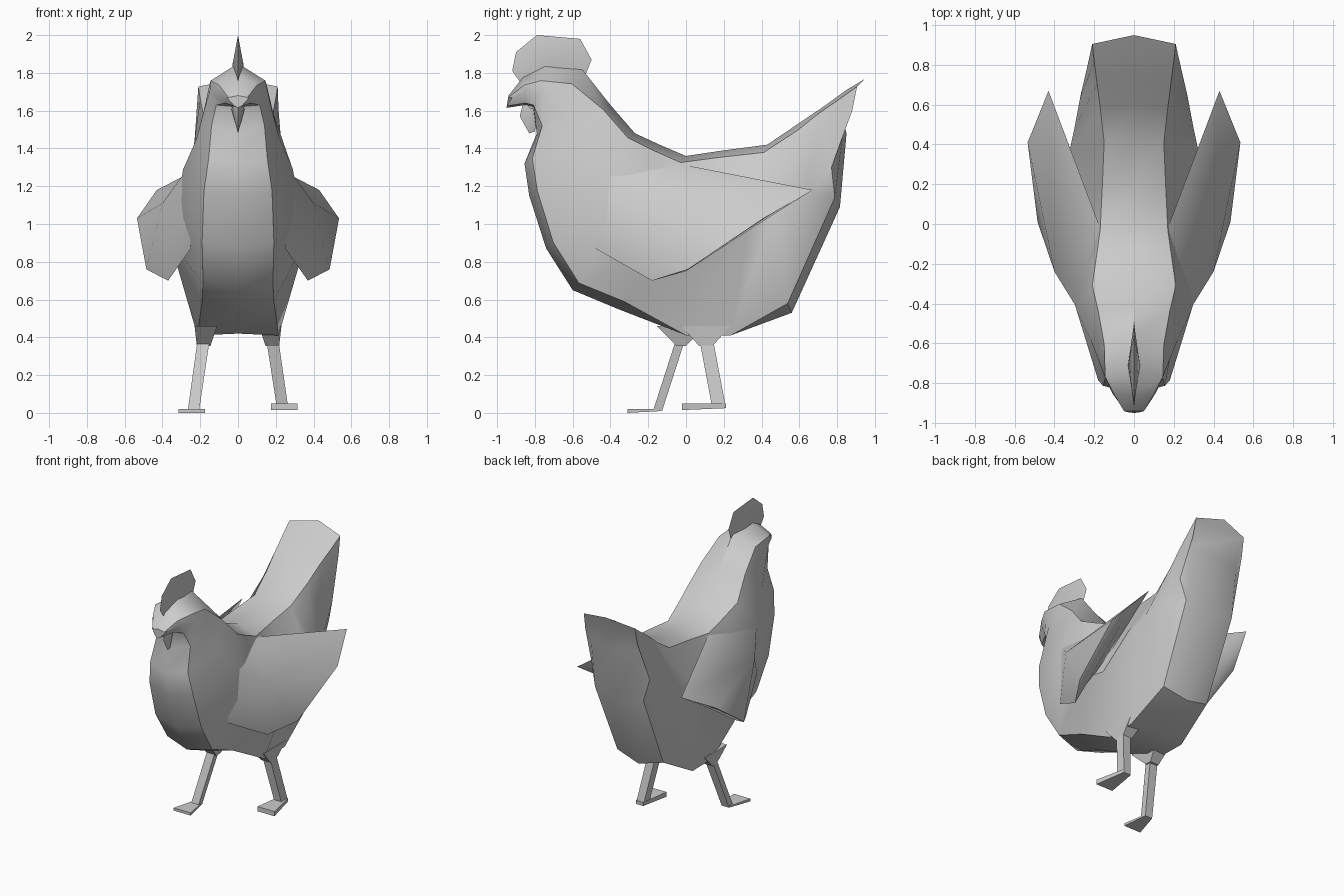
import bpy, bmesh
from mathutils import Vector

if "Cube" in bpy.data.objects:
    bpy.data.objects.remove(bpy.data.objects["Cube"])


def make(name, verts, faces, angle=0.5):
    """Mesh object from points and faces, outward normals, soft below the angle."""
    me = bpy.data.meshes.new(name)
    bm = bmesh.new()
    vs = [bm.verts.new(v) for v in verts]
    for f in faces:
        bm.faces.new([vs[i] for i in f])
    bmesh.ops.recalc_face_normals(bm, faces=bm.faces)
    bm.to_mesh(me)
    bm.free()
    ob = bpy.data.objects.new(name, me)
    bpy.context.collection.objects.link(ob)
    bpy.ops.object.select_all(action='DESELECT')
    ob.select_set(True)
    bpy.context.view_layer.objects.active = ob
    bpy.ops.object.shade_smooth_by_angle(angle=angle)
    return ob


def loft(name, rings, angle=0.5):
    """Skin a row of equal-length rings and cap both ends."""
    n = len(rings[0])
    verts = [p for r in rings for p in r]
    faces = [(i * n + k, i * n + (k + 1) % n, (i + 1) * n + (k + 1) % n, (i + 1) * n + k)
             for i in range(len(rings) - 1) for k in range(n)]
    faces += [tuple(range(n)), tuple(range(len(verts) - n, len(verts)))]
    return make(name, verts, faces, angle)


# Body: sections from beak to tail
# (top y, z, half width | widest point x, y, z | underside y, z, half width)
sections = [
    (-.94, 1.68, .05, .06, -.92, 1.67, -.95, 1.615, .02),
    (-.86, 1.78, .10, .11, -.85, 1.70, -.85, 1.63, .07),
    (-.74, 1.85, .145, .15, -.76, 1.70, -.81, 1.62, .115),
    (-.55, 1.82, .15, .18, -.68, 1.60, -.79, 1.48, .14),
    (-.40, 1.63, .18, .22, -.58, 1.45, -.855, 1.32, .155),
    (-.27, 1.48, .21, .29, -.43, 1.29, -.83, 1.15, .18),
    (-.14, 1.42, .19, .33, -.30, 1.08, -.74, .87, .19),
    (0.0, 1.36, .17, .34, -.12, .88, -.60, .65, .185),
    (.20, 1.39, .16, .34, .08, .84, -.36, .55, .19),
    (.43, 1.42, .15, .33, .34, 1.05, -.02, .42, .215),
    (.60, 1.535, .17, .30, .48, 1.12, .22, .43, .22),
    (.74, 1.63, .185, .27, .64, 1.15, .56, .53, .19),
    (.85, 1.71, .20, .24, .77, 1.30, .815, 1.09, .20),
    (.95, 1.77, .21, .215, .88, 1.60, .85, 1.48, .20),
]
rings = []
for i, (ty, tz, tw, mx, my, mz, by, bz, bw) in enumerate(sections):
    top, low = Vector((0, ty, tz)), Vector((0, by, bz))
    chord = (low - top).normalized()
    te = top + chord * (.01 if i == 0 else .095 if i in (2, 3) else .045)
    be = low - chord * (.01 if i < 3 else .05)
    if i >= 11:                       # rear edges sit slightly ahead of the centre
        te.y -= .03
        be.y -= .03
    if i in (9, 10):                  # belly sags towards the thighs
        be.z = .41
    half = [(tw, te.y, te.z), (mx, my, mz), (bw, be.y, be.z)]
    rings.append([top] + half + [low] + [(-x, y, z) for x, y, z in reversed(half)])
loft("body", rings, .68)

# Wings: outer shell flaring from the shoulder, closed by an inner panel
wing = [(.17, -.02, 1.315), (.43, .67, 1.18), (.535, .41, 1.03), (.485, .01, .76),
        (.37, -.18, .70), (.25, -.48, .87), (.27, -.45, 1.29), (.40, -.24, 1.11),
        (.46, .40, 1.01), (.42, 0, .75), (.25, 0, 1.0)]
wing_faces = [(0, 1, 7), (1, 2, 7), (2, 3, 7), (3, 4, 7), (4, 5, 7), (5, 6, 7), (6, 0, 7),
              (1, 8, 2), (2, 8, 9, 3), (3, 9, 4), (9, 10, 5, 4), (8, 10, 9),
              (1, 10, 8), (0, 10, 1), (0, 6, 10), (6, 5, 10)]
for side, s in (("right", 1), ("left", -1)):
    make(side + "_wing", [(x * s, y, z) for x, y, z in wing], wing_faces, 1.0)


def blade(name, outline, centre, thick):
    """Thin plate with a sharp rim, thickest at its centre."""
    n = len(outline)
    verts = [(0, y, z) for y, z in outline] + [(s * thick, *centre) for s in (1, -1)]
    make(name, verts, [(i, (i + 1) % n, n + k) for i in range(n) for k in (0, 1)], .7)


# Comb and wattle
blade("comb", [(-.87, 1.74), (-.92, 1.81), (-.90, 1.91), (-.79, 2.0), (-.56, 1.98),
               (-.50, 1.87), (-.54, 1.77), (-.72, 1.78)], (-.71, 1.84), .03)
blade("wattle", [(-.86, 1.65), (-.88, 1.57), (-.83, 1.48), (-.80, 1.49), (-.78, 1.62)],
      (-.82, 1.61), .035)


def rect(x, y, z, hx, hy):
    return [(x + a * hx, y + b * hy, z) for a, b in ((-1, -1), (1, -1), (1, 1), (-1, 1))]


def foot_end(x, y, z0, z1, h):
    return [(x - h, y, z0), (x + h, y, z0), (x + h, y, z1), (x - h, y, z1)]


# Legs in mid stride: hip y, ankle y, toe y, ground clearance
for side, s, hip, ankle, toe, lift, hy in (("right", 1, .105, .175, -.02, .015, .036),
                                           ("left", -1, -.025, -.15, -.31, 0, .024)):
    loft(side + "_hip", [rect(s * .17, hip, .46, .06, .13), rect(s * .182, hip, .355, .036, hy)])
    loft(side + "_leg", [rect(s * .18, hip, .40, .032, hy),
                         rect(s * .236, ankle, lift + .012, .03, hy)])
    loft(side + "_foot", [foot_end(s * .236, ankle + hy, lift + .01, lift * 2 + .02, .03),
                          foot_end(s * .245, toe, lift, lift * 2 + .02, .07)])
